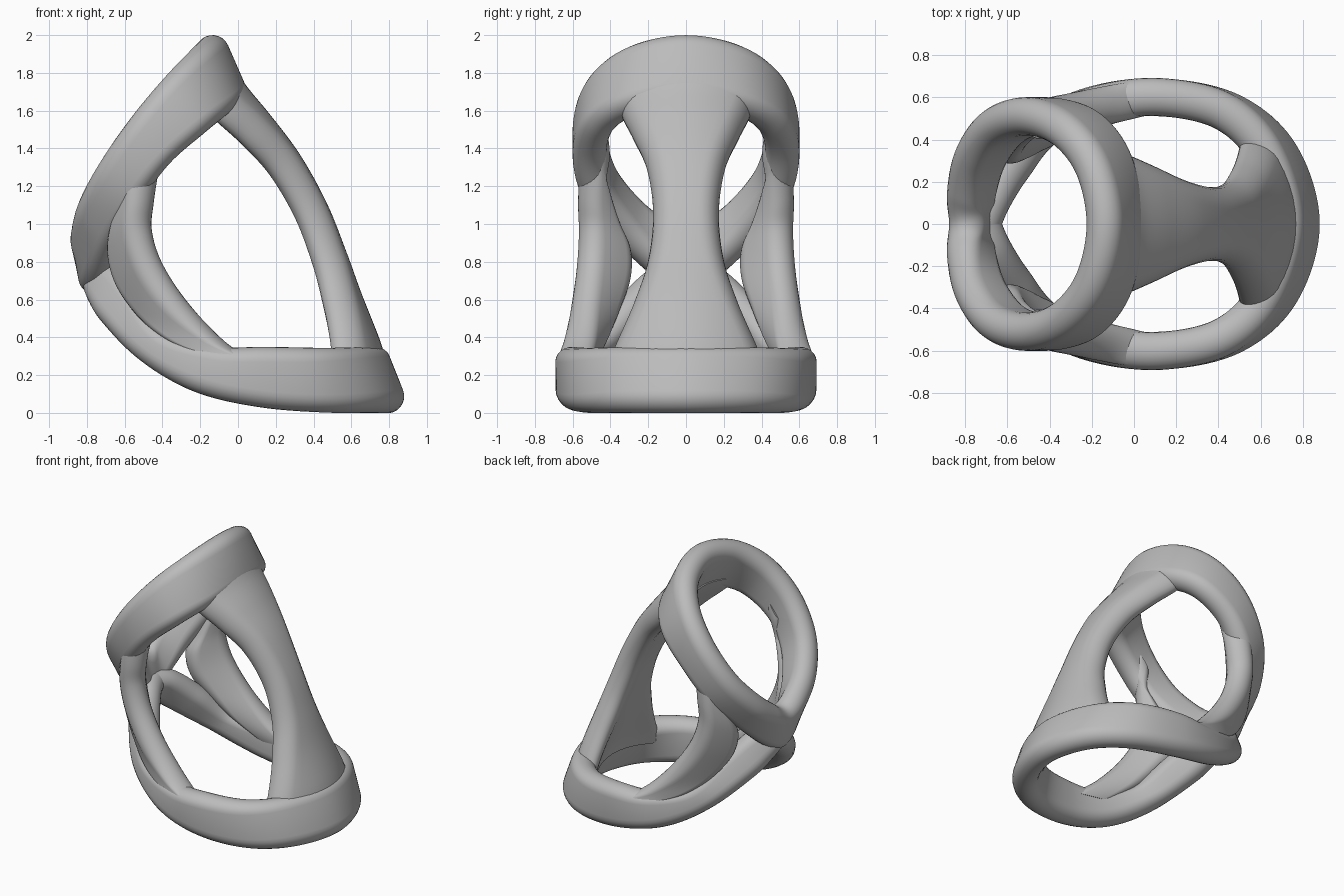
import bpy, bmesh, math
from mathutils import Vector

cube = bpy.data.objects.get("Cube")
if cube:
    bpy.data.objects.remove(cube, do_unlink=True)

grey = bpy.data.materials.new("stone_grey")
grey.use_nodes = True
grey.diffuse_color = (0.5, 0.5, 0.5, 1)
grey.node_tree.nodes["Principled BSDF"].inputs["Base Color"].default_value = (0.5, 0.5, 0.5, 1)

R = 0.09  # half thickness of every band


def spline(pts, steps, closed):
    """Smooth curve through the stations."""
    n, out = len(pts), []
    for i in range(n if closed else n - 1):
        get = lambda j: pts[j % n] if closed else pts[max(0, min(n - 1, j))]
        a, b, c, d = (get(i + k) for k in (-1, 0, 1, 2))
        for s in range(steps):
            t = s / steps
            out.append(b + (c - a) * (t / 2) + (a * 2 - b * 5 + c * 4 - d) * (t * t / 2)
                       + (b * 3 - a - c * 3 + d) * (t ** 3 / 2))
    if not closed:
        out.append(pts[-1])
    return out


def loft(name, sections, closed):
    """Skin a list of equal cross-sections."""
    bm = bmesh.new()
    rows = [[bm.verts.new(p) for p in sec] for sec in sections]
    m = len(rows[0])
    for i in range(len(rows) if closed else len(rows) - 1):
        a, b = rows[i], rows[(i + 1) % len(rows)]
        for j in range(m):
            bm.faces.new((a[j], a[(j + 1) % m], b[(j + 1) % m], b[j]))
    if not closed:
        bm.faces.new(rows[0])
        bm.faces.new(rows[-1])
    bmesh.ops.recalc_face_normals(bm, faces=bm.faces)
    me = bpy.data.meshes.new(name)
    bm.to_mesh(me)
    bm.free()
    me.materials.append(grey)
    ob = bpy.data.objects.new(name, me)
    bpy.context.collection.objects.link(ob)
    bpy.ops.object.select_all(action='DESELECT')
    ob.select_set(True)
    bpy.context.view_layer.objects.active = ob
    bpy.ops.object.shade_smooth_by_angle(angle=math.radians(40))


def flip(stations):
    """Mirror stations across y = 0."""
    return [(a, -b, c, d, -e, f) for a, b, c, d, e, f in stations]


def band(name, stations, closed):
    """Sweep a wall with a round rim (first point) and a softly rounded foot."""
    rims = spline([Vector(s[:3]) for s in stations], 10, closed)
    feet = spline([Vector(s[3:]) for s in stations], 10, closed)
    n, secs = len(rims), []
    for i in range(n):
        lo, hi = (i - 1, (i + 1) % n) if closed else (max(i - 1, 0), min(i + 1, n - 1))
        tangent = rims[hi] - rims[lo] + feet[hi] - feet[lo]
        up = (rims[i] - feet[i]).normalized()
        side = tangent.cross(up).normalized() * R
        arc = [math.pi * k / 12 for k in range(13)]
        sec = [rims[i] + side * math.cos(a) + up * R * math.sin(a) for a in arc]
        base = feet[i] + up * 0.05
        sec += [base - side * math.cos(a) - up * 0.08 * math.sin(a) for a in arc]
        secs.append(sec)
    loft(name, secs, closed)


# Upper ring: rim centre, then wall foot, from apex round to the rear tip
upper = [
    (-.135, 0, 1.91, -.03, 0, 1.67),
    (-.19, .27, 1.855, -.065, .28, 1.615),
    (-.325, .445, 1.715, -.185, .455, 1.515),
    (-.50, .51, 1.505, -.375, .51, 1.35),
    (-.66, .46, 1.27, -.525, .475, 1.155),
    (-.765, .31, 1.07, -.645, .335, .955),
    (-.80, .13, .93, -.72, .15, .755),
    (-.785, 0, .87, -.745, 0, .665)]
band("upper_ring", upper + flip(upper[-2:0:-1]), True)

# Lower ring: a teardrop whose ends cross at the same tip
lower = [
    (.79, 0, .088, .70, 0, .315),
    (.69, .33, .088, .61, .33, .315),
    (.46, .53, .09, .42, .53, .315),
    (.12, .60, .12, .14, .60, .32),
    (-.20, .56, .195, -.12, .575, .325),
    (-.47, .43, .345, -.38, .475, .405),
    (-.64, .24, .52, -.53, .295, .60),
    (-.715, .10, .64, -.64, .13, .75),
    (-.74, -.01, .71, -.70, -.01, .79)]
band("lower_ring", flip(lower[:0:-1]) + lower, False)

# Side webs filling the wedge between the rings
web = [
    (-.42, .50, 1.44, -.48, .49, 1.36),
    (-.495, .495, 1.28, -.55, .45, 1.19),
    (-.535, .49, 1.08, -.61, .39, 1.01),
    (-.54, .48, .93, -.635, .335, .86),
    (-.48, .49, .75, -.60, .34, .70),
    (-.35, .52, .56, -.50, .40, .54),
    (-.17, .555, .39, -.37, .48, .40),
    (.01, .59, .27, -.19, .56, .28)]
band("back_web", web, False)
band("front_web", flip(web), False)

# Waisted strut from apex to the broad end: centre x, z, half width
path = spline([Vector(p) for p in (
    (-.07, 1.74, .35), (-.01, 1.655, .345), (.11, 1.51, .285), (.255, 1.315, .208),
    (.39, 1.07, .174), (.49, .82, .20), (.57, .60, .277), (.665, .36, .39),
    (.70, .24, .42))], 8, False)
secs = []
for i, p in enumerate(path):
    t = path[min(i + 1, len(path) - 1)] - path[max(i - 1, 0)]
    normal = Vector((-t.y, 0, t.x)).normalized()
    sec = []
    for s in (1, -1):
        flat = p.z - R
        edge = [(flat * (k / 5 - 1), R) for k in range(10)]
        edge += [(flat + R * math.sin(a), R * math.cos(a))
                 for a in (math.pi * k / 10 for k in range(10))]
        for y, h in edge:
            y, h = y * s, h * s
            sec.append(Vector((p.x, y, p.y)) + normal * (h - 0.85 * y * y))
    secs.append(sec)
loft("waisted_strut", secs, False)
